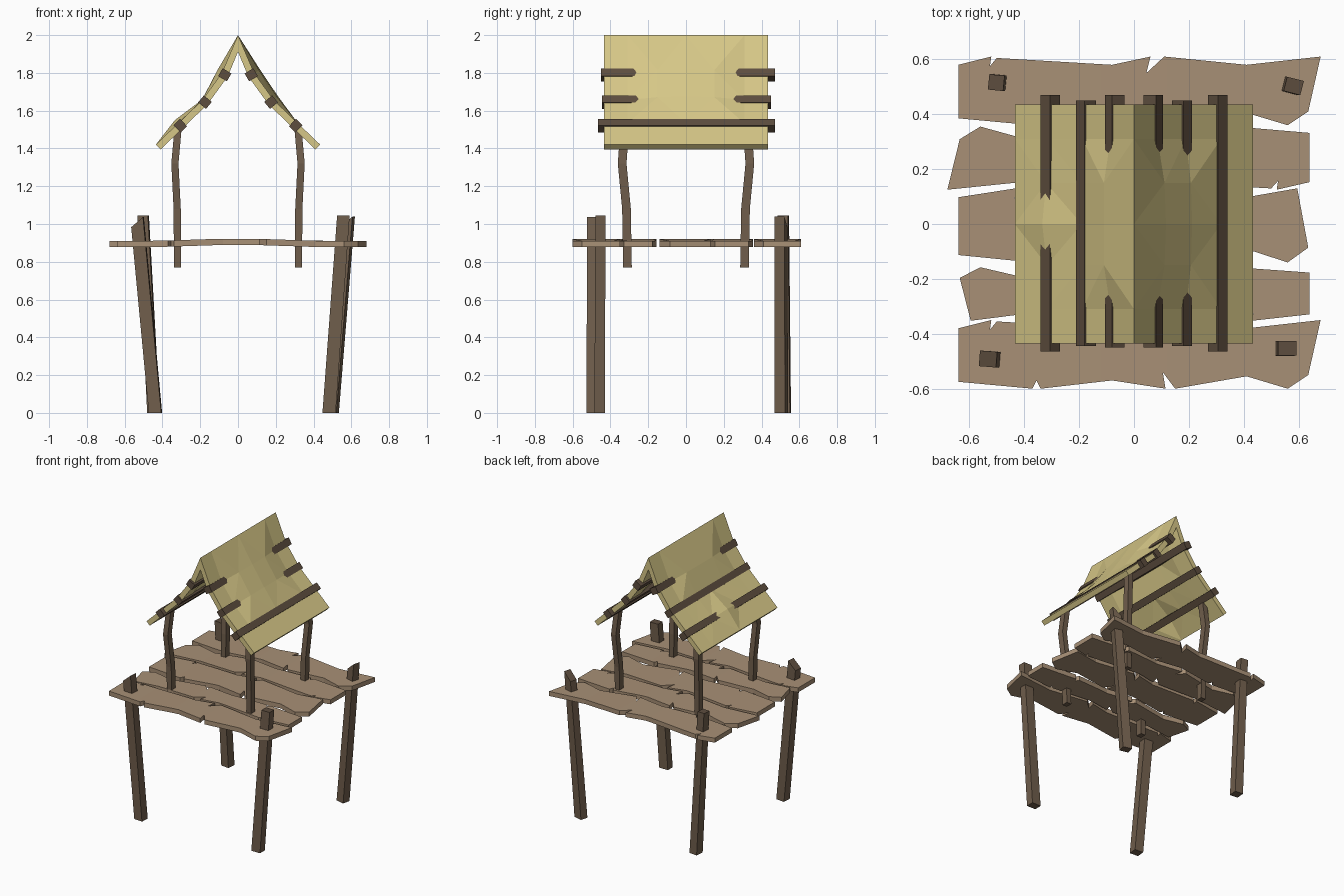
import bpy, bmesh, math
from mathutils import Vector, Matrix

cube = bpy.data.objects.get("Cube")
if cube:
    bpy.data.objects.remove(cube, do_unlink=True)


def material(name, rgb):
    """Flat material from 0-255 display values, stored as linear."""
    col = [((c / 255 + 0.055) / 1.055) ** 2.4 for c in rgb] + [1]
    m = bpy.data.materials.new(name)
    m.use_nodes = True
    m.diffuse_color = col
    m.node_tree.nodes["Principled BSDF"].inputs["Base Color"].default_value = col
    return m


thatch = material("straw thatch", (214, 199, 135))
board = material("light board wood", (168, 144, 118))
timber = material("brown timber", (112, 94, 76))
dark = material("dark timber", (93, 77, 62))


def finish(name, bm, mats):
    bmesh.ops.recalc_face_normals(bm, faces=bm.faces)
    me = bpy.data.meshes.new(name)
    bm.to_mesh(me)
    bm.free()
    for m in mats:
        me.materials.append(m)
    ob = bpy.data.objects.new(name, me)
    bpy.context.collection.objects.link(ob)
    return ob


def loft(bm, rings):
    """Skin a tube of matching closed rings and cap both ends."""
    rows = [[bm.verts.new(p) for p in r] for r in rings]
    n = len(rows[0])
    for a, b in zip(rows, rows[1:]):
        for i in range(n):
            j = (i + 1) % n
            bm.faces.new((a[i], a[j], b[j], b[i]))
    return rows


def beam(name, path, w, d, turn=0, slant=0, taper=1):
    """Upright timber through the path points, with an optionally slanted top."""
    bm = bmesh.new()
    rings = []
    for k, p in enumerate(path):
        last = k == len(path) - 1
        s = taper if last else 1
        ring = []
        for sx, sy in ((-1, -1), (1, -1), (1, 1), (-1, 1)):
            v = Matrix.Rotation(turn, 3, "Z") @ Vector((sx * w / 2 * s, sy * d / 2 * s, 0))
            if last:
                v.z += slant * sx
            ring.append(v + Vector(p))
        rings.append(ring)
    rows = loft(bm, rings)
    bm.faces.new(rows[0])
    cap = bm.faces.new(rows[-1])
    cap.material_index = 1
    finish(name, bm, (timber, dark))


# Deck boards: one ragged outline, reused turned and squeezed
TOP = [(-.64, .095), (-.52, .125), (-.525, .09), (-.5, .12), (-.08, .095), (.06, .125),
       (.045, .065), (.11, .125), (.41, .095), (.68, .125)]
BOTTOM = [(.635, -.075), (.56, -.125), (.41, -.08), (.15, -.125), (.105, -.065), (.115, -.125),
          (-.08, -.095), (-.34, -.125), (-.355, -.095), (-.37, -.125), (-.64, -.1)]


def plank(name, y, squeeze, turned, alternate):
    bm = bmesh.new()
    sign = -1 if turned else 1
    verts = []
    for px, py in TOP + BOTTOM:
        if alternate:
            px = .595 if px == .68 else px + .09 if -.53 < px < -.49 else px
        verts.append(bm.verts.new((sign * px, y + sign * py * squeeze, .877)))
    face = bm.faces.new(verts)
    ext = bmesh.ops.extrude_face_region(bm, geom=[face])
    bmesh.ops.translate(bm, vec=(0, 0, .033),
                        verts=[g for g in ext["geom"] if isinstance(g, bmesh.types.BMVert)])
    # gentle upward bow
    for cut in (-.4, -.12, .12, .4):
        bmesh.ops.bisect_plane(bm, geom=bm.verts[:] + bm.edges[:] + bm.faces[:],
                               plane_co=(cut, 0, 0), plane_no=(1, 0, 0))
    for v in bm.verts:
        v.co.z += .011 * max(0, min(1, (.45 - abs(v.co.x)) / .33))
    finish(name, bm, (board,))


plank("deck_board_front", -.475, 1, False, False)
plank("deck_board_second", -.255, .78, True, True)
plank("deck_board_middle", -.005, 1.08, False, True)
plank("deck_board_fourth", .24, .92, True, False)
plank("deck_board_back", .485, 1, False, False)

# Deck legs, leaning outward to the top
beam("leg_front_right", [(-.437, -.495, 0), (-.532, -.492, 1.01)], .066, .06, -.08, .027, .95)
beam("leg_back_right", [(-.447, .522, 0), (-.502, .515, 1.045)], .062, .062, -.1, 0, .9)
beam("leg_front_left", [(.482, -.457, 0), (.558, -.453, 1.045)], .07, .056, 0, 0, .95)
beam("leg_back_left", [(.495, .505, 0), (.582, .503, 1.012)], .066, .056, -.25, -.027 * -1, .95)

# Bent roof posts
for sx, side in ((-1, "right"), (1, "left")):
    for sy, end in ((-1, "front"), (1, "back")):
        beam(f"roof_post_{end}_{side}",
             [(sx * .32, sy * .31, .77), (sx * .322, sy * .315, 1.08),
              (sx * .334, sy * .338, 1.32), (sx * .318, sy * .325, 1.5)], .038, .046)

# Thatch roof: bent shell that swells over some of the battens
LINE = [(.07, 1.79), (.175, 1.645), (.305, 1.52), (.422, 1.408)]
NORMAL = [Vector((.86, .51)), Vector((.77, .64)), Vector((.7, .71)), Vector((.69, .72))]
STATIONS = (-.435, -.31, -.15, 0, .15, .31, .435)


def swell(side, band, y):
    if abs(y) > .3:
        return 0
    if side > 0:
        return (.03, .024, 0, 0)[band] + (.006 if y == 0 and band < 2 else 0)
    if band == 2:
        return .024 if y == 0 else .004 if y == .15 else 0
    return (.028, .002, 0, 0)[band]


def roof_ring(y):
    def skin(side, half):
        pts = []
        for band, (p, n) in enumerate(zip(LINE, NORMAL)):
            q = Vector(p) + n * (half + swell(side, band, y))
            pts.append((side * q.x, y, q.y))
        return pts
    t = .018
    return (skin(-1, t)[::-1] + [(0, y, 2)] + skin(1, t)
            + skin(1, -t)[::-1] + [(0, y, 1.912)] + skin(-1, -t))


bm = bmesh.new()
rows = loft(bm, [roof_ring(y) for y in STATIONS])
for r in (rows[0], rows[-1]):
    n = len(r)
    for i in range(n // 2 - 1):
        bm.faces.new((r[i], r[i + 1], r[n - 2 - i], r[n - 1 - i]))
bmesh.ops.triangulate(bm, faces=bm.faces)
finish("thatch_roof", bm, (thatch,))

# Roof battens running front to back through the thatch
for side, label in ((-1, "right"), (1, "left")):
    for band, place in enumerate(("upper", "middle", "lower")):
        x, z = LINE[band]
        n = NORMAL[band]
        front, back = (-.45, .47) if band != 1 else (-.445, .45)
        if band == 2:
            front = -.465
        bm = bmesh.new()
        mat = (Matrix.Translation((side * x, (front + back) / 2, z))
               @ Matrix.Rotation(side * math.atan2(n.x, n.y), 4, "Y")
               @ Matrix.Diagonal((.048, back - front, .054, 1)))
        bmesh.ops.create_cube(bm, size=1, matrix=mat)
        finish(f"roof_batten_{place}_{label}", bm, (dark,))
